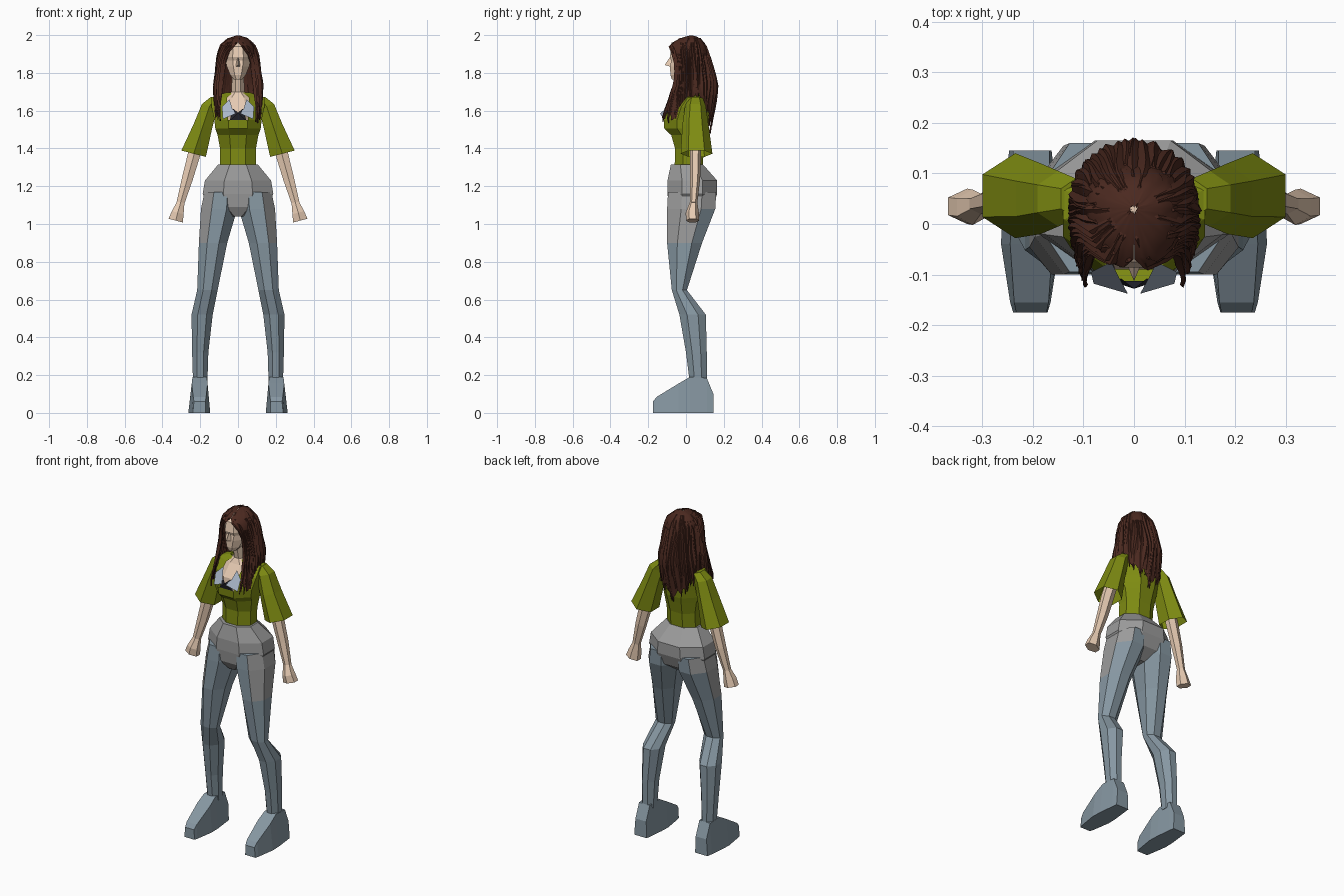
import bpy, bmesh, math, random

if "Cube" in bpy.data.objects:
    bpy.data.objects.remove(bpy.data.objects["Cube"])
random.seed(4)


def material(name, rgb):
    m = bpy.data.materials.new(name)
    m.diffuse_color = (*rgb, 1)
    m.use_nodes = True
    m.node_tree.nodes["Principled BSDF"].inputs["Base Color"].default_value = m.diffuse_color
    return m


OLIVE = material("olive", (0.21, 0.26, 0.006))
SKIN = material("skin", (0.80, 0.60, 0.45))
HAIR = material("hair", (0.07, 0.022, 0.014))
DENIM = material("denim", (0.24, 0.31, 0.36))
GREY = material("grey", (0.33, 0.33, 0.33))
PALE = material("pale_blue", (0.40, 0.47, 0.58))
DARK = material("dark", (0.02, 0.02, 0.03))


def build(name, verts, faces, mat, mirror=False):
    bm = bmesh.new()
    vs = [bm.verts.new(v) for v in verts]
    for f in faces:
        bm.faces.new([vs[i] for i in f])
    bmesh.ops.recalc_face_normals(bm, faces=bm.faces[:])
    me = bpy.data.meshes.new(name)
    bm.to_mesh(me)
    bm.free()
    me.materials.append(mat)
    ob = bpy.data.objects.new(name, me)
    bpy.context.collection.objects.link(ob)
    if mirror:
        ob.modifiers.new("mirror", 'MIRROR').use_mirror_merge = False
    return ob


def skin_rings(n, count, cap0=True, cap1=True):
    faces = [(r * n + i, r * n + (i + 1) % n, (r + 1) * n + (i + 1) % n, (r + 1) * n + i)
             for r in range(count - 1) for i in range(n)]
    if cap0:
        faces.append(tuple(range(n)))
    if cap1:
        faces.append(tuple((count - 1) * n + i for i in range(n)))
    return faces


def loft(name, rings, mat, n=8, tilt=0.0, mirror=False, cap0=True, cap1=True, skip=()):
    """Rings are (centre x, z, half width, y front, y back)."""
    shape = [(math.cos(2 * math.pi * (i + .5) / n), math.sin(2 * math.pi * (i + .5) / n)) for i in range(n)]
    mu, mv = max(s[0] for s in shape), max(s[1] for s in shape)
    verts = []
    for x, z, r, y0, y1 in rings:
        for c, s in shape:
            u = r * c / mu
            verts.append((x + u * math.cos(tilt), (y0 + y1) / 2 + (y1 - y0) / 2 * s / mv, z + u * math.sin(tilt)))
    faces = skin_rings(n, len(rings), cap0, cap1)
    faces = [f for k, f in enumerate(faces) if k not in skip]
    return build(name, verts, faces, mat, mirror)


# Legs, with the outer thigh in grey
leg = loft("leg", [(.20, .16, .038, .02, .11), (.20, .32, .043, .0, .11), (.19, .52, .056, -.035, .105),
                   (.162, .65, .054, -.075, .005), (.132, .9, .075, -.10, .085), (.1, 1.08, .096, -.10, .155),
                   (.092, 1.17, .085, -.095, .16)], DENIM, mirror=True)
leg.data.materials.append(GREY)
for p in leg.data.polygons:
    if p.center.z > .9 and p.normal.x > .3 and p.normal.y < .6:
        p.material_index = 1

# Pelvis
loft("pelvis", [(0, 1.04, .045, -.06, .07), (0, 1.09, .15, -.09, .14), (0, 1.16, .187, -.098, .165),
                (0, 1.23, .175, -.098, .165), (0, 1.315, .105, -.08, .09)], GREY)

# Feet, lofted along y: (y, height, half width at sole, half width at top)
secs = [(-.175, .06, .034, .03), (-.155, .085, .04, .034), (-.04, .155, .058, .042),
        (.02, .19, .056, .038), (.11, .185, .046, .036), (.145, .10, .042, .036)]
fv = []
for y, h, b, t in secs:
    fv += [(.205 - b, y, 0), (.205 + b, y, 0), (.203 + t, y, h), (.203 - t, y, h)]
build("foot", fv, skin_rings(4, len(secs)), DENIM, True)

# Shirt, open at the front neckline (front face is side 5 of 8)
loft("shirt", [(0, 1.305, .095, -.06, .088), (0, 1.40, .095, -.058, .095), (0, 1.47, .108, -.078, .11),
               (0, 1.505, .12, -.115, .118), (0, 1.55, .125, -.118, .122), (0, 1.62, .14, -.085, .12),
               (0, 1.67, .14, -.03, .105), (0, 1.695, .065, -.005, .085)], OLIVE, cap1=False,
     skip=(4 * 8 + 5, 5 * 8 + 5, 6 * 8 + 5))
loft("sleeve", [(.115, 1.665, .03, .01, .09), (.15, 1.625, .042, -.005, .105), (.185, 1.52, .05, -.02, .12),
                (.235, 1.372, .067, -.028, .14)], OLIVE, n=6, tilt=.25, mirror=True, cap1=False)

# Arms and hands
loft("arm", [(.18, 1.54, .03, .02, .085), (.232, 1.37, .033, .02, .08), (.268, 1.24, .029, .022, .075),
             (.305, 1.11, .021, .02, .06)], SKIN, n=6, tilt=.25, mirror=True)
loft("hand", [(.303, 1.115, .02, .02, .06), (.319, 1.06, .032, -.002, .068), (.33, 1.018, .039, .0, .07)],
     SKIN, n=6, tilt=.25, mirror=True)

# Chest and neck
loft("chest_and_neck", [(0, 1.5, .09, -.09, .08), (0, 1.6, .10, -.08, .09), (0, 1.67, .08, -.03, .08),
                        (0, 1.70, .034, -.015, .065), (0, 1.80, .032, -.035, .055)], SKIN)

# Collar pieces and dark undershirt
build("lapel", [(.012, -.138, 1.585), (.08, -.118, 1.555), (.085, -.095, 1.62), (.045, -.075, 1.66),
                (.03, -.105, 1.61)], [(0, 1, 2, 3, 4)], PALE, True)
build("undershirt", [(-.025, -.108, 1.61), (0, -.128, 1.59), (.025, -.108, 1.61), (.045, -.113, 1.545),
                     (-.045, -.113, 1.545)], [(0, 1, 4), (1, 3, 4), (1, 2, 3)], DARK)

# Head and nose
loft("head", [(0, 1.765, .022, -.075, -.03), (0, 1.79, .042, -.083, .03), (0, 1.835, .06, -.084, .09),
              (0, 1.865, .066, -.078, .10), (0, 1.885, .068, -.086, .10), (0, 1.94, .064, -.075, .09),
              (0, 1.975, .035, -.03, .06)], SKIN)
build("nose", [(-.014, -.08, 1.832), (.014, -.08, 1.832), (0, -.113, 1.842), (0, -.08, 1.89)],
      [(0, 1, 2), (1, 3, 2), (3, 0, 2)], SKIN)

# Hair profile: (z, half width, depth to front, depth to back)
PROFILE = [(2.0, 0, 0, 0), (1.985, .05, .06, .045), (1.95, .088, .12, .072), (1.9, .102, .12, .088),
           (1.8, .112, .115, .115), (1.74, .125, .125, .13), (1.66, .13, .17, .125), (1.58, .13, .235, .115),
           (1.48, .12, .25, .10)]
TIPS = [(0, 1.555), (60, 1.56), (85, 1.65), (105, 1.66), (135, 1.58), (180, 1.50)]
PARTING = [(2.1, 0), (1.955, 0), (1.92, 25), (1.85, 38), (1.7, 40), (1.6, 48), (1.4, 50)]


def lerp(table, x):
    rows = sorted(table)
    x = min(max(x, rows[0][0]), rows[-1][0])
    for a, b in zip(rows, rows[1:]):
        if x <= b[0]:
            t = (x - a[0]) / (b[0] - a[0])
            return [p + (q - p) * t for p, q in zip(a[1:], b[1:])]


def hair_point(deg, z, off):
    """Angle 0 is the front; locks are pushed aside by the face parting."""
    part = lerp(PARTING, z)[0]
    mag = abs(deg)
    if mag < 90:
        mag = part + mag * (90 - part) / 90
    a = math.radians(math.copysign(mag, deg))
    rx, rf, rb = lerp(PROFILE, z)
    ry = rf if math.cos(a) > 0 else rb
    return (math.sin(a) * (rx + off), .03 - math.cos(a) * (ry + off), z)


def smooth(ob):
    ob.data.shade_smooth()
    ob.data.set_sharp_from_angle(angle=math.radians(40))


# Hair shell, ending in uneven tips
COLS, ROWS = 60, 14
verts, faces = [], []
for c in range(COLS + 1):
    deg = 0.5 + 359 * c / COLS
    deg = deg if deg <= 180 else deg - 360
    end = lerp(TIPS, abs(deg))[0] + random.uniform(-.01, .05)
    for r in range(ROWS + 1):
        z = 1.998 - (1.998 - end) * (r / ROWS) ** 1.6
        verts.append(hair_point(deg, z, random.uniform(-.003, .003)))
for c in range(COLS):
    for r in range(ROWS):
        i = c * (ROWS + 1) + r
        faces.append((i, i + 1, i + ROWS + 2, i + ROWS + 1))
smooth(build("hair_shell", verts, faces, HAIR))

# Overlapping tapered locks
verts, faces = [], []
STEPS = 10
for k in range(54):
    deg = (k + .5) / 54 * 360 - 180 + random.uniform(-3, 3)
    end = lerp(TIPS, abs(deg))[0] + random.uniform(-.03, .03)
    start = random.choice((1.985, 1.96, 1.9))
    phase, base = random.uniform(0, 6), len(verts)
    for r in range(STEPS + 1):
        t = r / STEPS
        z = start - (start - end) * t
        w = 9 * min(1, .4 + 3 * t) * (1 - .93 * t ** 4)
        d = deg + 3 * math.sin(phase + 5 * t)
        d = max(d, w + .5) if deg > 0 else min(d, -w - .5)
        th = .012 * math.sin(math.pi * min(.97, .1 + t))
        verts += [hair_point(d - w, z, -.002), hair_point(d, z, th), hair_point(d + w, z, -.002),
                  hair_point(d, z, -.008)]
    faces += [tuple(base + i for i in f) for f in skin_rings(4, STEPS + 1)]
smooth(build("hair_locks", verts, faces, HAIR))
